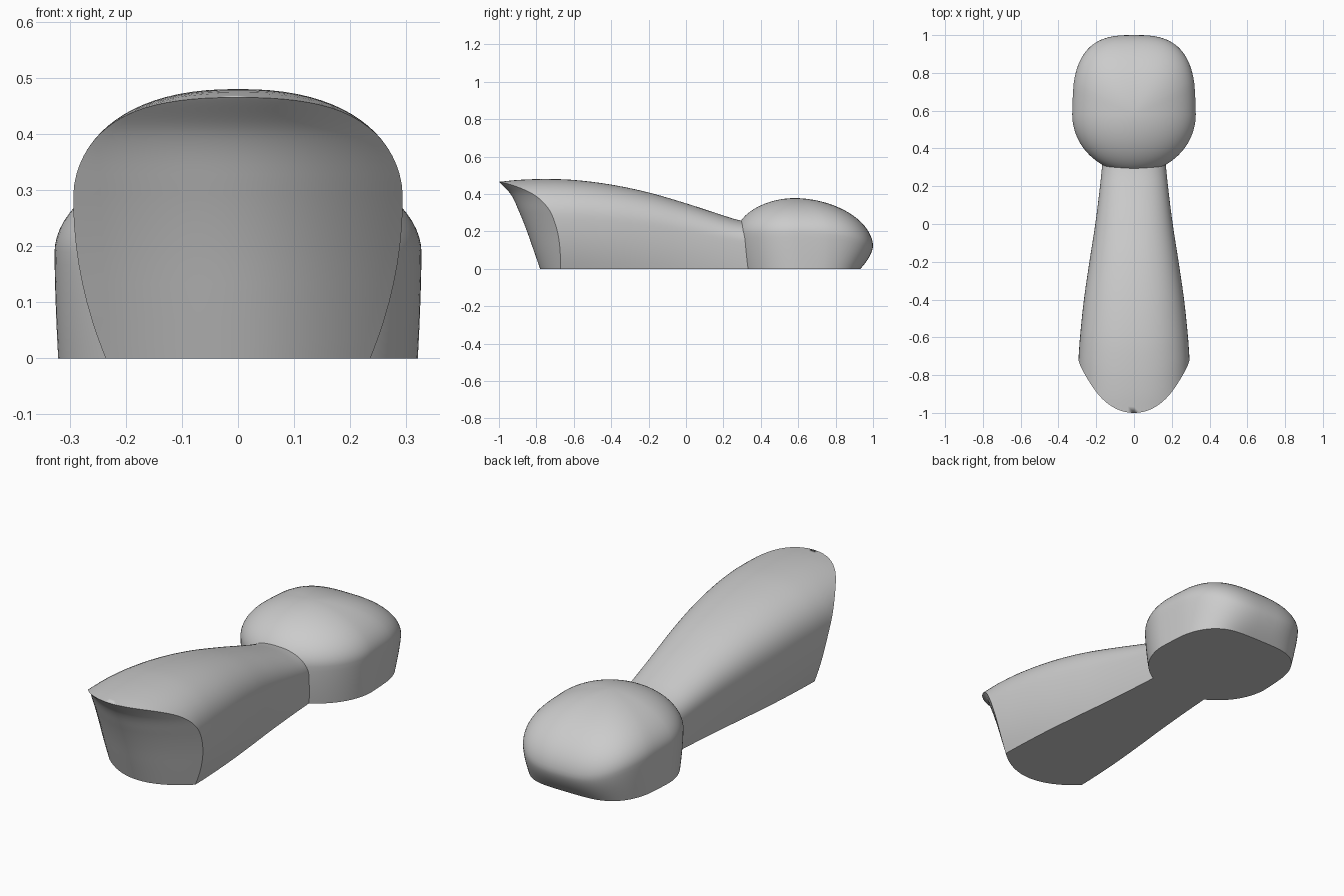
import bpy, bmesh, math

cube = bpy.data.objects.get("Cube")
if cube:
    bpy.data.objects.remove(cube)

grey = bpy.data.materials.new("plain grey")
grey.use_nodes = True
grey.diffuse_color = (0.6, 0.6, 0.6, 1)
grey.node_tree.nodes["Principled BSDF"].inputs["Base Color"].default_value = (0.6, 0.6, 0.6, 1)


def smooth_curve(points):
    """Function that interpolates (position, value) points smoothly."""
    n = len(points)

    def slope(i):
        a, b = points[max(i - 1, 0)], points[min(i + 1, n - 1)]
        return (b[1] - a[1]) / (b[0] - a[0])

    def value(p):
        p = min(max(p, points[0][0]), points[-1][0])
        i = 0
        while i < n - 2 and p > points[i + 1][0]:
            i += 1
        (p0, v0), (p1, v1) = points[i], points[i + 1]
        d = p1 - p0
        t = (p - p0) / d
        return ((2*t**3 - 3*t*t + 1) * v0 + (t**3 - 2*t*t + t) * d * slope(i)
                + (3*t*t - 2*t**3) * v1 + (t**3 - t*t) * d * slope(i + 1))
    return value


def finish(bm, name):
    bmesh.ops.recalc_face_normals(bm, faces=bm.faces[:])
    mesh = bpy.data.meshes.new(name)
    bm.to_mesh(mesh)
    bm.free()
    mesh.materials.append(grey)
    obj = bpy.data.objects.new(name, mesh)
    bpy.context.collection.objects.link(obj)
    bpy.ops.object.select_all(action='DESELECT')
    obj.select_set(True)
    bpy.context.view_layer.objects.active = obj
    bpy.ops.object.shade_smooth_by_angle(angle=math.radians(33))


# Long body: arched sections swept along y
width = smooth_curve([(-0.73, 0.295), (-0.6, 0.286), (-0.4, 0.265), (-0.2, 0.236),
                      (0, 0.205), (0.2, 0.18), (0.45, 0.155)])
height = smooth_curve([(-1, 0.465), (-0.9, 0.475), (-0.76, 0.48), (-0.6, 0.475), (-0.4, 0.45),
                       (-0.2, 0.408), (0, 0.35), (0.2, 0.285), (0.28, 0.261), (0.45, 0.23)])
base_ratio = smooth_curve([(-0.75, 0.8), (-0.2, 0.87), (0.45, 0.97)])
front_line = smooth_curve([(0, -0.78), (0.1, -0.815), (0.2, -0.85), (0.3, -0.89),
                           (0.4, -0.938), (0.465, -1)])
LOW, HIGH, ROWS, COLS = 8, 20, 44, 24
TOP = LOW + HIGH


def section(j, y):
    """Half section from the base edge (j = 0) to the crest (j = TOP)."""
    w, h = width(y), height(y)
    mid = 0.56 * h
    if j <= LOW:
        t = j / LOW
        return w - w * (1 - base_ratio(y)) * (1 - t) ** 2, mid * t
    a = (j - LOW) / HIGH * math.pi / 2
    p = 2 / 2.3
    x = 0 if j == TOP else w * math.cos(a) ** p
    return x, mid + (h - mid) * math.sin(a) ** p


def front_y(x, z):
    return front_line(z) + 1.95 * x * x


bm = bmesh.new()
rings = [[None] * (2 * TOP + 1) for _ in range(ROWS + 1)]
for j in range(TOP + 1):
    start = -0.8
    for _ in range(25):
        start = front_y(*section(j, start))
    for i in range(ROWS + 1):
        y = start + (0.45 - start) * i / ROWS
        x, z = section(j, y)
        rings[i][j] = bm.verts.new((x, y, z))
        if j < TOP:
            rings[i][2 * TOP - j] = bm.verts.new((-x, y, z))
for a, b in zip(rings, rings[1:]):
    for j in range(2 * TOP):
        bm.faces.new((a[j], a[j + 1], b[j + 1], b[j]))
    bm.faces.new((a[0], b[0], b[-1], a[-1]))
bm.faces.new(rings[-1])

# Curved, leaning front face
rows = []
for j in range(TOP):
    right, left = rings[0][j], rings[0][2 * TOP - j]
    row = [right]
    for k in range(1, COLS):
        x, z = right.co.x * (1 - 2 * k / COLS), right.co.z
        row.append(bm.verts.new((x, front_y(x, z), z)))
    rows.append(row + [left])
for a, b in zip(rows, rows[1:]):
    for k in range(COLS):
        bm.faces.new((a[k], a[k + 1], b[k + 1], b[k]))
for k in range(COLS):
    bm.faces.new((rows[-1][k], rows[-1][k + 1], rings[0][TOP]))
bm.faces.new(rows[0])
finish(bm, "long_body")

# Rounded rear dome: rings from the base, past the widest line, to the crown
SEGS, WALL, DOME = 96, 8, 20
CENTRE, CROWN = 0.58, 0.378


def dome_point(level, k):
    a = 2 * math.pi * k / SEGS
    c, s = math.cos(a), math.sin(a)
    back = max(s, 0)
    p = 2 / (2 + 0.9 * min(back * 4, 1))
    x = 0.327 * math.copysign(abs(c) ** p, c)
    y = (0.42 if s > 0 else 0.31) * math.copysign(abs(s) ** p, s)
    rim = 0.19 - 0.07 * back ** 2
    if level <= WALL:
        t = level / WALL
        inset = 0.02 + 0.12 * back ** 2 + 0.02 * back ** 12 + 0.05 * max(-s, 0)
        r, z = 1 - inset * (1 - t) ** 1.6, rim * t
    else:
        e = (level - WALL) / DOME * math.pi / 2
        q = 2 / 1.9
        r, z = math.cos(e) ** q, rim + (CROWN - rim) * math.sin(e) ** q
    return x * r, CENTRE + y * r, z


bm = bmesh.new()
levels = [[bm.verts.new(dome_point(n, k)) for k in range(SEGS)] for n in range(WALL + DOME)]
crown = bm.verts.new((0, CENTRE, CROWN))
for k in range(SEGS):
    m = (k + 1) % SEGS
    for a, b in zip(levels, levels[1:]):
        bm.faces.new((a[k], a[m], b[m], b[k]))
    bm.faces.new((levels[-1][k], levels[-1][m], crown))
bm.faces.new(levels[0])
finish(bm, "rear_dome")
